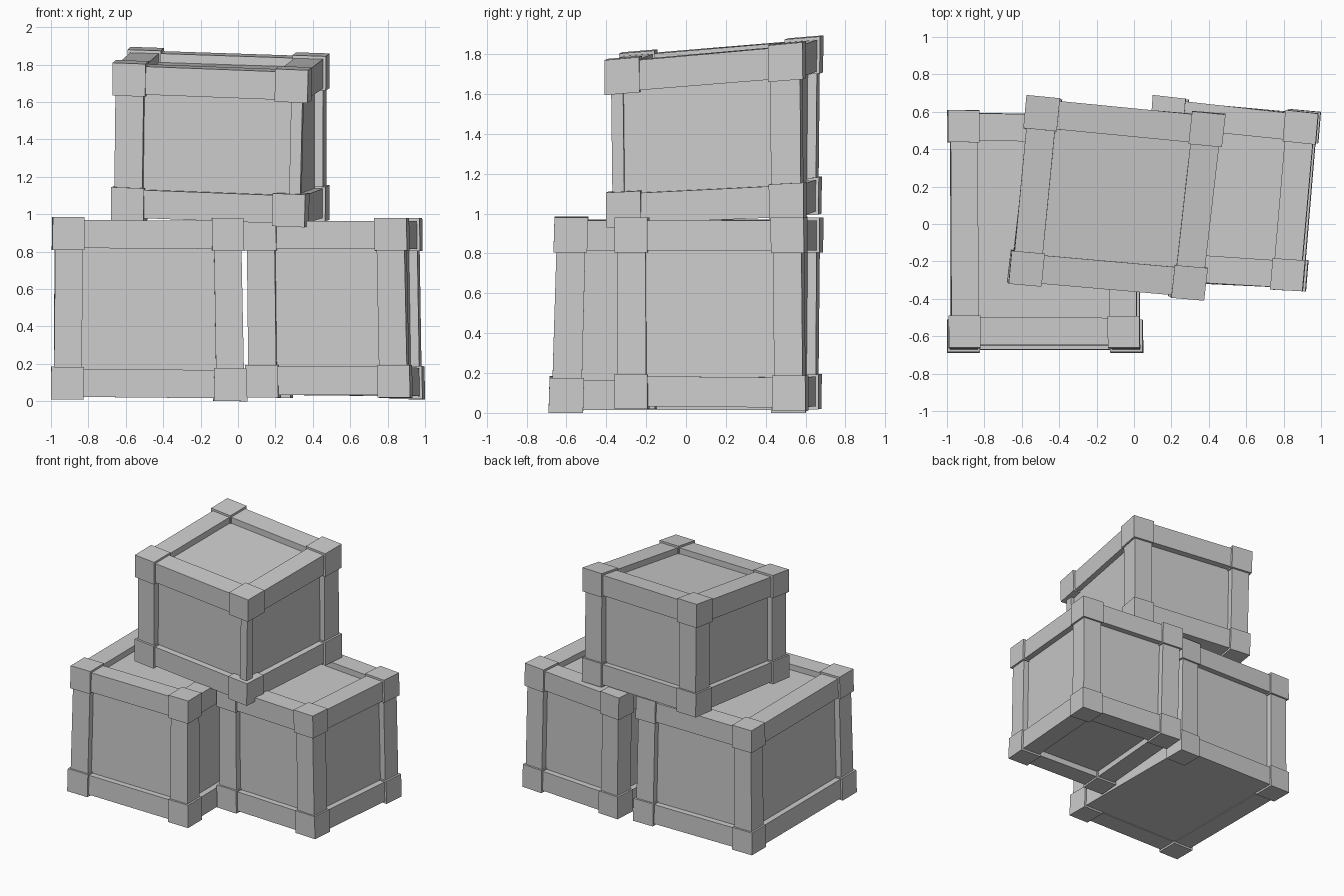
import bpy, bmesh
from mathutils import Vector
from itertools import product

if "Cube" in bpy.data.objects:
    bpy.data.objects.remove(bpy.data.objects["Cube"])


def make_crate(name, bottom, top, beam=0.165, recess=0.06, floor=0.06, slim_post=None):
    """Crate fitted into eight corners, each ring ordered front-left, front-right, back-right, back-left."""
    b = [Vector(p) for p in bottom]
    t = [Vector(p) for p in top]
    size = ((b[1] - b[0]).length, (b[3] - b[0]).length, (t[0] - b[0]).length)

    def warp(p):
        # world-sized local coordinates blended between the crate corners
        u, v, w = (p[i] / size[i] for i in range(3))
        ring = [b[i].lerp(t[i], w) for i in range(4)]
        return ring[0].lerp(ring[1], u).lerp(ring[3].lerp(ring[2], u), v)

    def build(part, boxes):
        bm = bmesh.new()
        for lo, hi in boxes:
            made = bmesh.ops.create_cube(bm, size=1)
            for vert in made["verts"]:
                vert.co = warp([lo[i] if vert.co[i] < 0 else hi[i] for i in range(3)])
        bmesh.ops.recalc_face_normals(bm, faces=bm.faces)
        mesh = bpy.data.meshes.new(name + part)
        bm.to_mesh(mesh)
        bm.free()
        bpy.context.collection.objects.link(bpy.data.objects.new(name + part, mesh))

    def end_span(axis, side, width, gap):
        return (gap, width) if side == 0 else (size[axis] - width, size[axis] - gap)

    # recessed plank box
    build("_panels", [((recess, recess, floor), tuple(s - recess for s in size))])

    # twelve frame beams
    beams = []
    for axis in range(3):
        others = [i for i in range(3) if i != axis]
        for sides in product((0, 1), repeat=2):
            lo, hi = [0.0] * 3, [0.0] * 3
            lo[axis], hi[axis] = beam * 0.9, size[axis] - beam * 0.9
            width = slim_post[1] if slim_post and axis == 2 and sides == slim_post[0] else beam
            gap = 0.03 if width < beam else 0.015
            for i, side in zip(others, sides):
                lo[i], hi[i] = end_span(i, side, width, gap)
            beams.append((lo, hi))
    build("_frame_beams", beams)

    # eight corner blocks
    blocks = []
    for sides in product((0, 1), repeat=3):
        spans = [end_span(i, s, beam + 0.01, 0) for i, s in enumerate(sides)]
        blocks.append(([s[0] for s in spans], [s[1] for s in spans]))
    build("_corner_blocks", blocks)


# large crate on the left
make_crate("left_crate",
           [(-1, -.69, .01), (.05, -.69, 0), (.04, .60, 0), (-1, .61, .01)],
           [(-.99, -.66, .985), (.03, -.66, .98), (.02, .59, .98), (-.995, .61, .985)],
           floor=0.02)

# turned crate on the right
make_crate("right_crate",
           [(.04, -.32, .02), (.92, -.36, .02), (1.0, .60, .01), (.12, .68, .02)],
           [(.03, -.31, .98), (.90, -.36, .98), (.985, .59, .98), (.10, .69, .98)])

# tilted crate on top
make_crate("top_crate",
           [(-.68, -.31, .97), (.355, -.40, .93), (.49, .59, .97), (-.56, .68, 1.0)],
           [(-.67, -.32, 1.81), (.375, -.41, 1.77), (.49, .585, 1.86), (-.575, .69, 1.895)],
           slim_post=((1, 0), 0.09))
